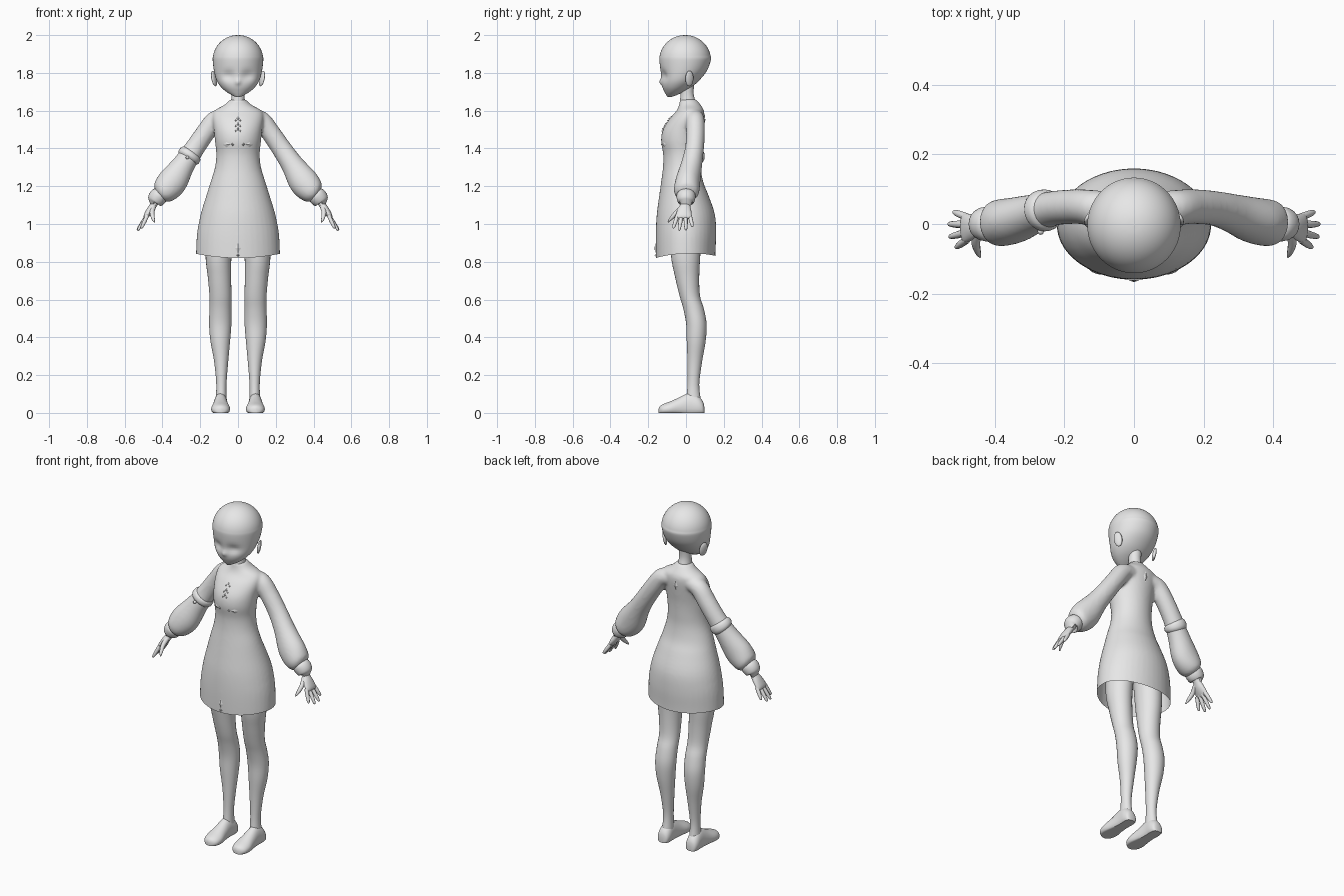
import bpy, bmesh
from math import sin, cos, pi, radians, exp
from mathutils import Vector, Matrix
from mathutils.bvhtree import BVHTree

if "Cube" in bpy.data.objects:
    bpy.data.objects.remove(bpy.data.objects["Cube"])

clay = bpy.data.materials.new("light_grey")
clay.use_nodes = True
clay.diffuse_color = (0.8, 0.8, 0.8, 1)
clay.node_tree.nodes["Principled BSDF"].inputs["Base Color"].default_value = (0.8, 0.8, 0.8, 1)


def spline(rows, k=4):
    """Smoothly interpolate rows of numbers, k steps per span."""
    out = []
    for i in range(len(rows) - 1):
        a, b, c, d = (rows[max(0, min(len(rows) - 1, i + j))] for j in (-1, 0, 1, 2))
        for s in range(k):
            t = s / k
            out.append([q + 0.5 * t * (r - p + t * (2 * p - 5 * q + 4 * r - e
                        + t * (3 * (q - r) + e - p))) for p, q, r, e in zip(a, b, c, d)])
    return out + [list(rows[-1])]


def ring(c, u, v, n):
    return [c + u * cos(2 * pi * i / n) + v * sin(2 * pi * i / n) for i in range(n)]


def skin(bm, rings):
    """Bridge rings into a capped tube."""
    loops = [[bm.verts.new(p) for p in r] for r in rings]
    n = len(loops[0])
    for a, b in zip(loops, loops[1:]):
        for i in range(n):
            bm.faces.new((a[i], a[(i + 1) % n], b[(i + 1) % n], b[i]))
    bm.faces.new(loops[0])
    bm.faces.new(loops[-1][::-1])


def column(bm, rows, k=4, n=40):
    """Upright tube; rows are z, centre x, half width, front y, back y."""
    skin(bm, [ring(Vector((cx, (f + b) / 2, z)), Vector((w, 0, 0)), Vector((0, (b - f) / 2, 0)), n)
              for z, cx, w, f, b in spline(rows, k)])


def limb(bm, rows, side=1, k=4, n=20):
    """Tube along a path; rows are x, y, z, radius, depth radius."""
    rows = spline(rows, k)
    pts = [Vector((side * r[0], r[1], r[2])) for r in rows]
    rings = []
    for i, r in enumerate(rows):
        t = (pts[min(i + 1, len(pts) - 1)] - pts[max(i - 1, 0)]).normalized()
        v = t.cross(Vector((0, 1, 0))).normalized()
        rings.append(ring(pts[i], v.cross(t) * r[4], v * r[3], n))
    skin(bm, rings)


def finish(bm, name, angle=40):
    bmesh.ops.recalc_face_normals(bm, faces=bm.faces)
    me = bpy.data.meshes.new(name)
    bm.to_mesh(me)
    bm.free()
    me.materials.append(clay)
    ob = bpy.data.objects.new(name, me)
    bpy.context.collection.objects.link(ob)
    bpy.ops.object.select_all(action="DESELECT")
    ob.select_set(True)
    bpy.context.view_layer.objects.active = ob
    bpy.ops.object.shade_smooth_by_angle(angle=radians(angle))
    return ob


# Dress: skirt, bodice and puffed sleeves fused into one surface
bm = bmesh.new()
dress_profile = [(.76, .222, -.158, .155), (.84, .222, -.16, .156), (.95, .216, -.16, .16),
                 (1.05, .198, -.155, .153), (1.15, .168, -.142, .12), (1.22, .146, -.132, .092),
                 (1.3, .122, -.122, .078), (1.37, .115, -.121, .078), (1.44, .122, -.132, .082),
                 (1.5, .128, -.122, .09), (1.56, .135, -.085, .097), (1.6, .125, -.05, .095),
                 (1.63, .073, -.037, .078), (1.66, .04, -.032, .055)]
column(bm, [(z, 0, w, f, b) for z, w, f, b in dress_profile])
sleeve = [(.06, .045, 1.565, .04, .045), (.12, .048, 1.55, .05, .05), (.172, .05, 1.484, .051, .05),
          (.23, .045, 1.40, .053, .05), (.286, .03, 1.317, .06, .056), (.347, .01, 1.225, .079, .066),
          (.394, .002, 1.17, .067, .066), (.416, 0, 1.15, .04, .045)]
for side in (1, -1):
    limb(bm, sleeve, side, 5, 28)
dress = finish(bm, "dress")
fuse = dress.modifiers.new("fuse", "REMESH")
fuse.mode, fuse.voxel_size = "VOXEL", 0.008
relax = dress.modifiers.new("relax", "SMOOTH")
relax.factor, relax.iterations = 0.5, 8
dep = bpy.context.evaluated_depsgraph_get()
bm = bmesh.new()
bm.from_mesh(dress.evaluated_get(dep).to_mesh())
bpy.data.objects.remove(dress)
# Open the skirt and arch its hem up at the sides
bmesh.ops.bisect_plane(bm, geom=bm.verts[:] + bm.edges[:] + bm.faces[:], dist=1e-5,
                       plane_co=(0, 0, .82), plane_no=(0, 0, -1), clear_outer=True)
for v in bm.verts:
    if v.co.z < 1:
        lift = .022 * (v.co.x / .22) ** 2 + (.012 if v.co.y > 0 else 0) * abs(v.co.y) / .16
        v.co.z += lift * (1 - v.co.z) / .18
surface = BVHTree.FromBMesh(bm)
finish(bm, "dress", 60)

# Diamond ornaments laid on the dress
bm = bmesh.new()


def diamond(x, z, w, h, facing=-1):
    pts = []
    for dx, dz, lift in ((w, 0, .002), (0, h, .002), (-w, 0, .002), (0, -h, .002), (0, 0, .007)):
        hit = surface.ray_cast(Vector((x + dx, facing, z + dz)), Vector((0, -facing, 0)))[0]
        if hit is None:
            return
        pts.append(bm.verts.new(hit + Vector((0, facing * lift, 0))))
    for i in range(4):
        bm.faces.new((pts[i], pts[(i + 1) % 4], pts[4]))


for z in (1.505, 1.53, 1.56):
    diamond(0, z, .007, .011)
    for side in (1, -1):
        diamond(side * .012, z - .012, .004, .005)
for side in (1, -1):
    diamond(side * .06, 1.42, .02, .014)
    diamond(side * .03, 1.42, .008, .008)
diamond(0, .872, .015, .028)
diamond(0, .835, .008, .008)
diamond(0, 1.55, .014, .032, 1)
finish(bm, "diamond_ornaments", 10)

# Head: rounded cranium narrowing to a pointed chin
bm = bmesh.new()
face_rows = [(1.673, 0, .012, -.098, -.075), (1.682, 0, .032, -.104, -.05), (1.7, 0, .062, -.114, -.012),
             (1.725, 0, .09, -.125, .03), (1.76, 0, .113, -.131, .07), (1.81, 0, .127, -.135, .11)]
dome = [(1.868 + .132 * sin(a), 0, .133 * cos(a) + .001, -.005 - .136 * cos(a), -.004 + .136 * cos(a))
        for a in [radians(d) for d in range(0, 91, 10)]]
column(bm, face_rows + dome, 4, 64)
for v in bm.verts:
    x, y, z = v.co
    if y < -.03:
        eye = exp(-((abs(x) - .05) / .035) ** 2 - ((z - 1.785) / .025) ** 2)
        nose = exp(-(x / .012) ** 2 - ((z - 1.752) / .014) ** 2)
        v.co.y += .016 * eye - .012 * nose
finish(bm, "head", 60)

# Ears
bm = bmesh.new()
for side in (1, -1):
    place = (Matrix.Translation((side * .127, .018, 1.77)) @ Matrix.Rotation(side * .2, 4, "Y")
             @ Matrix.Rotation(side * .5, 4, "Z") @ Matrix.Diagonal((.01, .024, .042, 1)))
    bmesh.ops.create_uvsphere(bm, u_segments=16, v_segments=12, radius=1, matrix=place)
finish(bm, "ears", 60)

bm = bmesh.new()
column(bm, [(1.6, 0, .045, -.035, .065), (1.65, 0, .037, -.032, .05), (1.7, 0, .034, -.028, .04),
            (1.78, 0, .04, -.03, .05)])
finish(bm, "neck")

leg_rows = [(1.05, .09, .075, -.085, .09), (.84, .103, .069, -.08, .076), (.72, .098, .062, -.058, .07),
            (.62, .093, .058, -.034, .074), (.55, .093, .058, -.014, .095), (.47, .094, .059, .001, .109),
            (.38, .094, .052, .004, .104), (.27, .089, .037, .008, .085), (.15, .088, .027, .008, .07),
            (.06, .089, .03, 0, .08)]
shoe_rows = [(.097, .012, .03), (.09, .03, .06), (.065, .038, .09), (.03, .037, .106), (0, .038, .1),
             (-.04, .043, .08), (-.085, .05, .06), (-.12, .044, .047), (-.138, .028, .036), (-.145, .008, .022)]
palm = [(.43, 0, 1.135, .024, .028), (.443, -.002, 1.107, .018, .024), (.464, -.008, 1.075, .019, .036),
        (.486, -.012, 1.043, .014, .042), (.494, -.013, 1.03, .006, .035)]
finger_tips = [(-.045, .512, -.068, .977), (-.024, .531, -.037, .965),
               (-.002, .534, 0, .967), (.02, .519, .035, .985)]

for side, label in ((1, "left"), (-1, "right")):
    bm = bmesh.new()
    column(bm, [(z, side * cx, w, f, b) for z, cx, w, f, b in leg_rows], 4, 28)
    finish(bm, label + "_leg", 60)

    # Shoe: rounded upper on a flat sole
    bm = bmesh.new()
    rings = []
    for y, w, h in spline(shoe_rows, 3):
        r = ring(Vector((side * .092, y, h * .35)), Vector((w, 0, 0)), Vector((0, 0, h * .65)), 28)
        rings.append([Vector((p.x, p.y, max(p.z, 0))) for p in r])
    skin(bm, rings)
    finish(bm, label + "_shoe", 50)

    bm = bmesh.new()
    limb(bm, [(.408, 0, 1.16, .038, .042), (.416, 0, 1.152, .047, .05), (.43, 0, 1.135, .048, .049),
              (.443, 0, 1.118, .04, .042), (.444, 0, 1.116, .026, .028)], side, 3)
    finish(bm, label + "_cuff")

    # Hand with four spread fingers and a thumb
    bm = bmesh.new()
    limb(bm, palm, side)
    for y0, x, y, z in finger_tips:
        base, tip = Vector((.48, y0, 1.045)), Vector((x, y, z))
        limb(bm, [(*base.lerp(tip, t), r, r) for t, r in
                  ((0, .011), (.5, .0105), (.85, .008), (.97, .005), (1, .001))], side, 2, 10)
    limb(bm, [(.447, -.015, 1.095, .014, .014), (.455, -.05, 1.06, .013, .013),
              (.449, -.08, 1.028, .009, .009), (.442, -.095, 1.01, .003, .003)], side, 3, 10)
    finish(bm, label + "_hand", 60)

# Band and button on the right sleeve
bm = bmesh.new()
limb(bm, [(.243, .042, 1.382, .05, .048), (.25, .041, 1.372, .061, .058), (.262, .038, 1.354, .063, .06),
          (.27, .035, 1.342, .054, .052)], -1, 3, 28)
finish(bm, "sleeve_band")
bm = bmesh.new()
bmesh.ops.create_uvsphere(bm, u_segments=12, v_segments=8, radius=.009,
                          matrix=Matrix.Translation((-.268, -.022, 1.352)))
finish(bm, "sleeve_button", 60)
